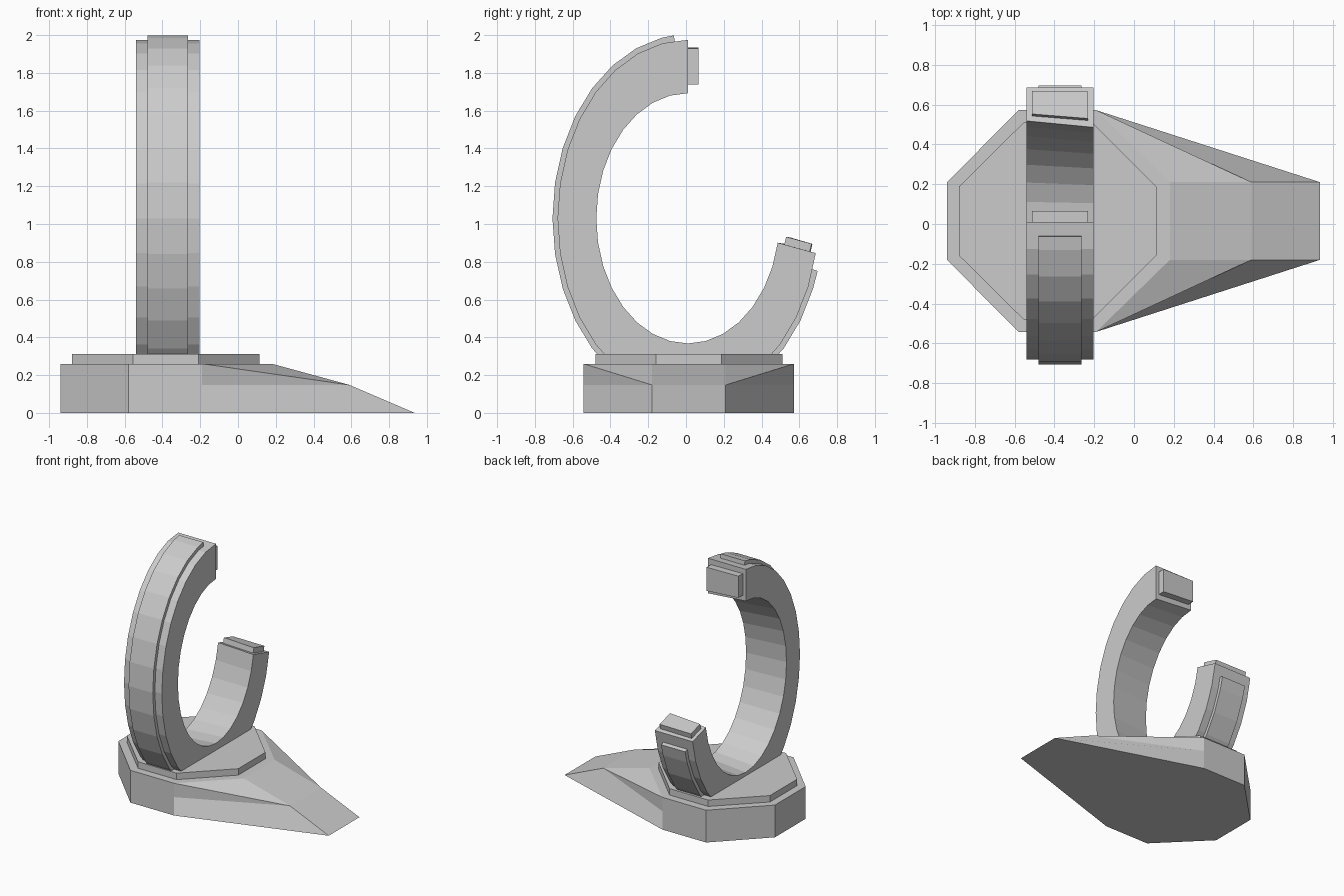
import bpy, bmesh
from math import sin, cos, radians
from mathutils import Vector

if "Cube" in bpy.data.objects:
    bpy.data.objects.remove(bpy.data.objects["Cube"])

CY, CZ = 0.015, 1.03          # mid line of the base, centre height of the ring
RING_Y = 0.01


def make(name, verts, faces):
    """Mesh object from points and faces, normals facing out."""
    bm = bmesh.new()
    vs = [bm.verts.new(v) for v in verts]
    for f in faces:
        bm.faces.new([vs[i] for i in f])
    bmesh.ops.recalc_face_normals(bm, faces=bm.faces)
    mesh = bpy.data.meshes.new(name)
    bm.to_mesh(mesh)
    bm.free()
    obj = bpy.data.objects.new(name, mesh)
    bpy.context.collection.objects.link(obj)
    return obj


def loft(name, sections):
    """Join equal cross-sections into a closed solid."""
    n = len(sections[0])
    faces = [list(range(n)), list(range((len(sections) - 1) * n, len(sections) * n))]
    for s in range(len(sections) - 1):
        for i in range(n):
            a, b = s * n + i, s * n + (i + 1) % n
            faces.append([a, b, b + n, a + n])
    return make(name, [p for sec in sections for p in sec], faces)


def octagon(x0, x1, x2, x3, inner, outer, z):
    half = [(x0, inner), (x1, outer), (x2, outer), (x3, inner)]
    pts = half + [(x, -y) for x, y in reversed(half)]
    return [(x, CY + y, z) for x, y in pts]


# Base: one half outline, mirrored across the mid line, with a ramp to the right
half = [(-0.94, 0.195, 0.26), (-0.58, 0.557, 0.26), (-0.19, 0.557, 0.26), (0.18, 0.195, 0.26),
        (0.59, 0.195, 0.148), (0.935, 0.195, 0), (-0.19, 0.557, 0), (-0.58, 0.557, 0),
        (-0.94, 0.195, 0), (-0.19, 0.557, 0.148)]
verts = [(x, CY + s * y, z) for s in (-1, 1) for x, y, z in half]
side = [[0, 1, 7, 8], [1, 2, 9, 6, 7], [2, 3, 4], [2, 4, 9], [9, 4, 5, 6]]
faces = side + [[i + 10 for i in f] for f in side]
faces += [[a, b, b + 10, a + 10] for a, b in ((3, 4), (4, 5), (8, 0))]
faces += [[0, 1, 2, 3, 13, 12, 11, 10], [5, 6, 7, 8, 18, 17, 16, 15]]
make("base", verts, faces)

# Raised plate on the base
loft("base_plate", [octagon(-0.88, -0.555, -0.21, 0.113, 0.173, 0.495, z) for z in (0.25, 0.312)])


def on_ellipse(x, ry, rz, deg):
    a = radians(deg)
    return Vector((x, RING_Y + ry * cos(a), CZ + rz * sin(a)))


def arc(name, angles, corners):
    """Sweep a cross-section of (x, y radius, z radius) corners round the ellipse."""
    secs = [[on_ellipse(*c, a) for c in corners] for a in angles]
    loft(name, secs)
    return secs


# Open ring, 32 steps per turn, its bore slightly tapered
STEP = 11.25
angles = [90 + STEP * i for i in range(24)]
angles[-1] = 348.75
ring = arc("ring", angles, [(-0.54, 0.518, 0.69), (-0.54, 0.69, 0.945),
                            (-0.203, 0.69, 0.945), (-0.203, 0.485, 0.6625)])

# Raised strip round the outside, ending half a step short
strip_angles = [95.9] + angles[1:-1] + [343.4]
arc("outer_strip", strip_angles, [(-0.48, 0.66, 0.915), (-0.48, 0.717, 0.974),
                                  (-0.265, 0.717, 0.974), (-0.265, 0.66, 0.915)])


# Inset caps on the two ring ends
def end_cap(name, sec, outward, depth):
    a, b, c, d = sec
    low = []
    for u, v in ((0.08, 0.16), (0.08, 0.84), (0.92, 0.84), (0.92, 0.16)):
        low.append(a.lerp(d, u).lerp(b.lerp(c, u), v))
    n = outward.normalized()
    loft(name, [[p - n * 0.005 for p in low], [p + n * depth for p in low]])


end_cap("upper_end_cap", ring[0], Vector((0, 1, 0)), 0.055)
end_cap("lower_end_cap", ring[-1], Vector((0, 0.24, 0.97)), 0.042)
